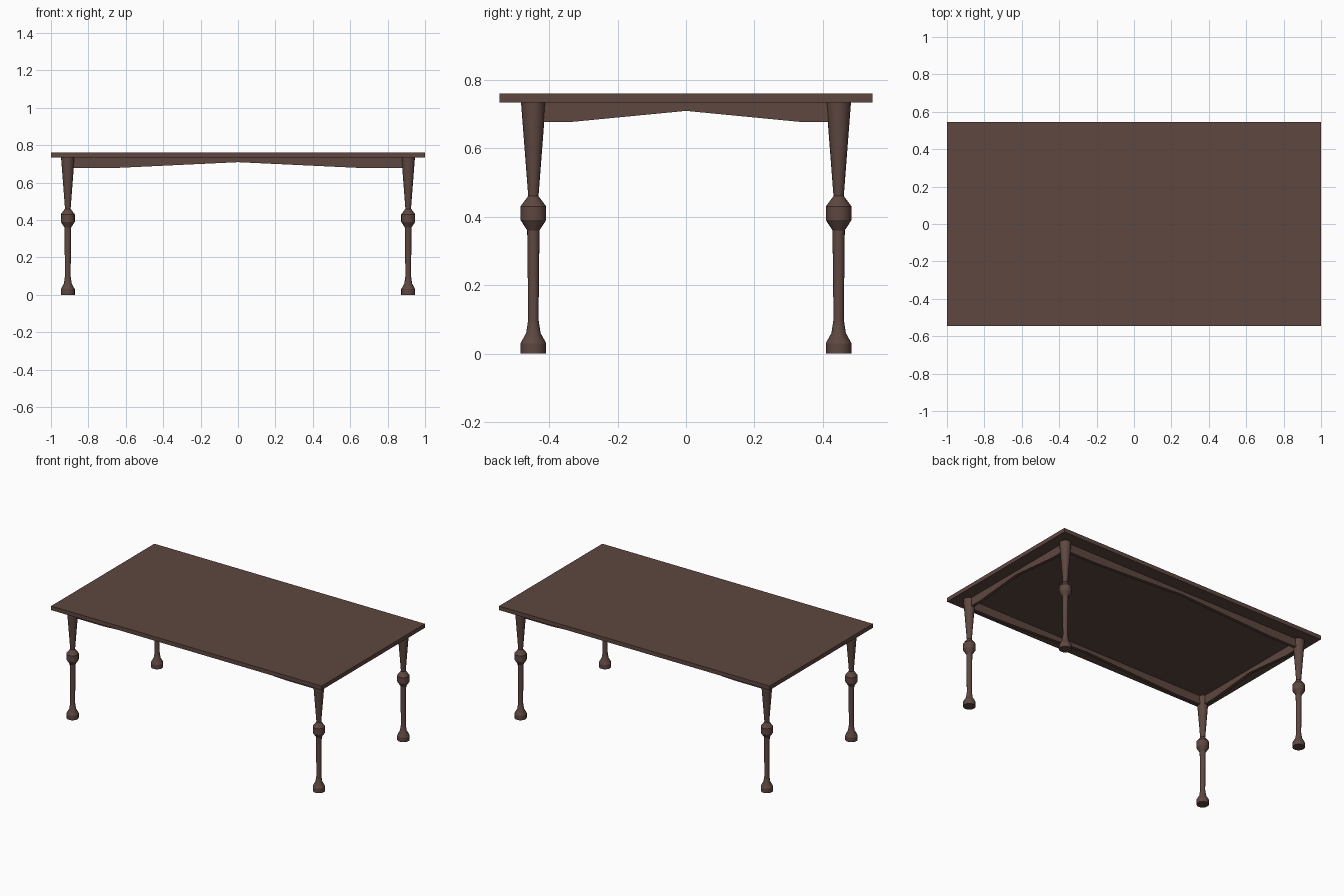
import bpy, bmesh, math

if "Cube" in bpy.data.objects:
    bpy.data.objects.remove(bpy.data.objects["Cube"])

# Single dark brown wood
wood = bpy.data.materials.new("dark brown wood")
wood.diffuse_color = (0.112, 0.063, 0.052, 1)
wood.use_nodes = True
wood.node_tree.nodes["Principled BSDF"].inputs["Base Color"].default_value = wood.diffuse_color

LEG_X, LEG_Y, TOP_Z = 0.91, 0.446, 0.733


def make_object(name, bm):
    bmesh.ops.recalc_face_normals(bm, faces=bm.faces)
    mesh = bpy.data.meshes.new(name)
    bm.to_mesh(mesh)
    bm.free()
    mesh.materials.append(wood)
    obj = bpy.data.objects.new(name, mesh)
    bpy.context.collection.objects.link(obj)
    return obj


def turned_leg(name, x, y, profile, sides=16):
    bm = bmesh.new()
    rings = []
    for r, z in profile:
        rings.append([bm.verts.new((x + r * math.cos(2 * math.pi * i / sides),
                                    y + r * math.sin(2 * math.pi * i / sides), z))
                      for i in range(sides)])
    for a, b in zip(rings, rings[1:]):
        for i in range(sides):
            j = (i + 1) % sides
            bm.faces.new((a[i], a[j], b[j], b[i])).smooth = True
    bm.faces.new(rings[0])
    bm.faces.new(rings[-1])
    obj = make_object(name, bm)
    bpy.ops.object.select_all(action='DESELECT')
    obj.select_set(True)
    bpy.context.view_layer.objects.active = obj
    bpy.ops.object.shade_smooth_by_angle(angle=math.radians(25))


def apron(name, half, offset, along_x, thick=0.02):
    # Underside is flat near the legs and rises to a shallow peak in the middle
    flat = half * 0.745
    outline = [(-half, TOP_Z), (-half, 0.677), (-flat, 0.677), (0, 0.709),
               (flat, 0.677), (half, 0.677), (half, TOP_Z), (0, TOP_Z)]
    bm = bmesh.new()
    sides = []
    for d in (offset - thick / 2, offset + thick / 2):
        sides.append([bm.verts.new((u, d, z) if along_x else (d, u, z))
                      for u, z in outline])
    a, b = sides
    bm.faces.new(a)
    bm.faces.new(b)
    for i in range(len(a)):
        j = (i + 1) % len(a)
        bm.faces.new((a[i], a[j], b[j], b[i]))
    make_object(name, bm)


# Table top slab
bm = bmesh.new()
bmesh.ops.create_cube(bm, size=1)
for v in bm.verts:
    v.co.x *= 2.0
    v.co.y *= 1.09
    v.co.z = 0.76 if v.co.z > 0 else TOP_Z
make_object("table_top", bm)

# Turned legs: foot, slim shaft, bulb, flared upper shaft
leg_profile = [(0.0375, 0), (0.0375, 0.03), (0.021, 0.06), (0.015, 0.10),
               (0.018, 0.36), (0.0375, 0.39), (0.0375, 0.43),
               (0.015, 0.46), (0.036, TOP_Z)]
for sx, xn in ((-1, "left"), (1, "right")):
    for sy, yn in ((-1, "front"), (1, "back")):
        turned_leg(f"{yn}_{xn}_leg", sx * LEG_X, sy * LEG_Y, leg_profile)

# Aprons between the legs
for s, n in ((-1, "front"), (1, "back")):
    apron(n + "_apron", LEG_X, s * LEG_Y, True)
for s, n in ((-1, "left"), (1, "right")):
    apron(n + "_apron", LEG_Y, s * LEG_X, False)
